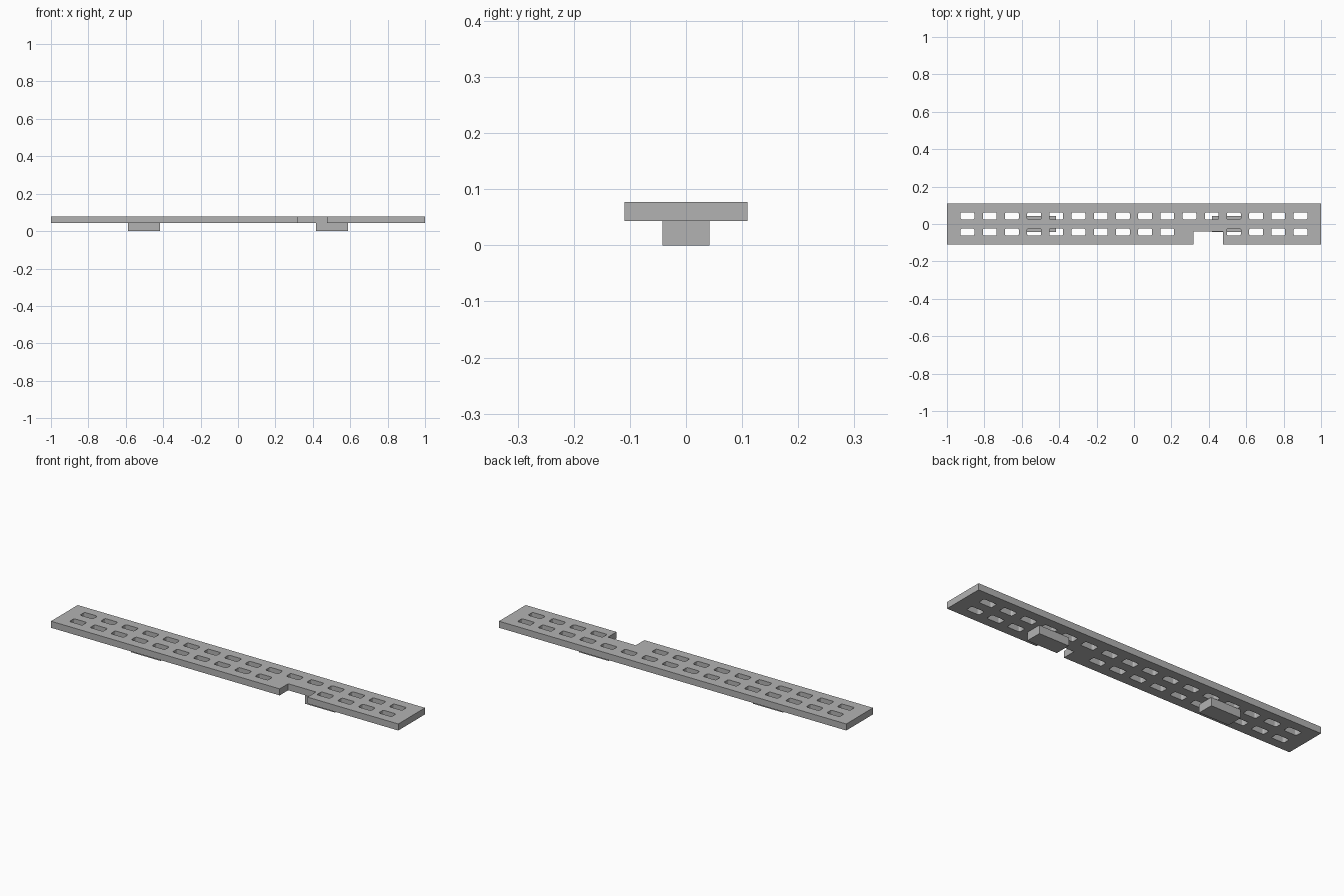
import bpy
import bmesh
from mathutils import Matrix

if "Cube" in bpy.data.objects:
    bpy.data.objects.remove(bpy.data.objects["Cube"])

grey = bpy.data.materials.new("plain_grey")
grey.use_nodes = True
colour = (0.448, 0.448, 0.448, 1)
grey.diffuse_color = colour
grey.node_tree.nodes["Principled BSDF"].inputs["Base Color"].default_value = colour

FOOT_H, TOP, HALF_W = 0.043, 0.077, 0.11


def add_box(bm, x, y, z, corner=0):
    """Box spanning (min, max) pairs, with optional rounded upright edges."""
    size = [b - a for a, b in (x, y, z)]
    mid = [(a + b) / 2 for a, b in (x, y, z)]
    part = bmesh.new()
    bmesh.ops.create_cube(part, size=1,
                          matrix=Matrix.Translation(mid) @ Matrix.Diagonal((*size, 1)))
    if corner:
        upright = [e for e in part.edges
                   if abs(e.verts[0].co.z - e.verts[1].co.z) > size[2] / 2]
        bmesh.ops.bevel(part, geom=upright, offset=corner, segments=3,
                        profile=0.5, affect='EDGES')
    mesh = bpy.data.meshes.new("part")
    part.to_mesh(mesh)
    part.free()
    bm.from_mesh(mesh)
    bpy.data.meshes.remove(mesh)


def make_object(name, bm):
    mesh = bpy.data.meshes.new(name)
    bm.to_mesh(mesh)
    bm.free()
    mesh.materials.append(grey)
    obj = bpy.data.objects.new(name, mesh)
    bpy.context.collection.objects.link(obj)
    return obj


# Long flat plate
bm = bmesh.new()
add_box(bm, (-1, 1), (-HALF_W, HALF_W), (FOOT_H, TOP))
plate = make_object("plate", bm)

# Cutter: edge notch plus two rows of rounded slots
bm = bmesh.new()
cut_z = (0, 0.2)
add_box(bm, (0.317, 0.477), (-0.2, -0.04), cut_z)
for row_y in (-0.043, 0.043):
    for i in range(16):
        if row_y < 0 and i in (10, 11):
            continue  # the notch takes the place of these slots
        x = (i - 7.5) * 0.1187
        add_box(bm, (x - 0.037, x + 0.037), (row_y - 0.019, row_y + 0.019),
                cut_z, corner=0.008)
cutter = make_object("slot_cutter", bm)
cutter.hide_render = True

cut = plate.modifiers.new("slots", 'BOOLEAN')
cut.operation = 'DIFFERENCE'
cut.solver = 'EXACT'
cut.object = cutter
bpy.context.view_layer.objects.active = plate
bpy.ops.object.modifier_apply(modifier=cut.name)
bpy.data.objects.remove(cutter)

# Two block feet under the plate
for name, x in (("right_foot", -0.502), ("left_foot", 0.502)):
    bm = bmesh.new()
    add_box(bm, (x - 0.086, x + 0.086), (-0.042, 0.042), (0, FOOT_H))
    make_object(name, bm)
